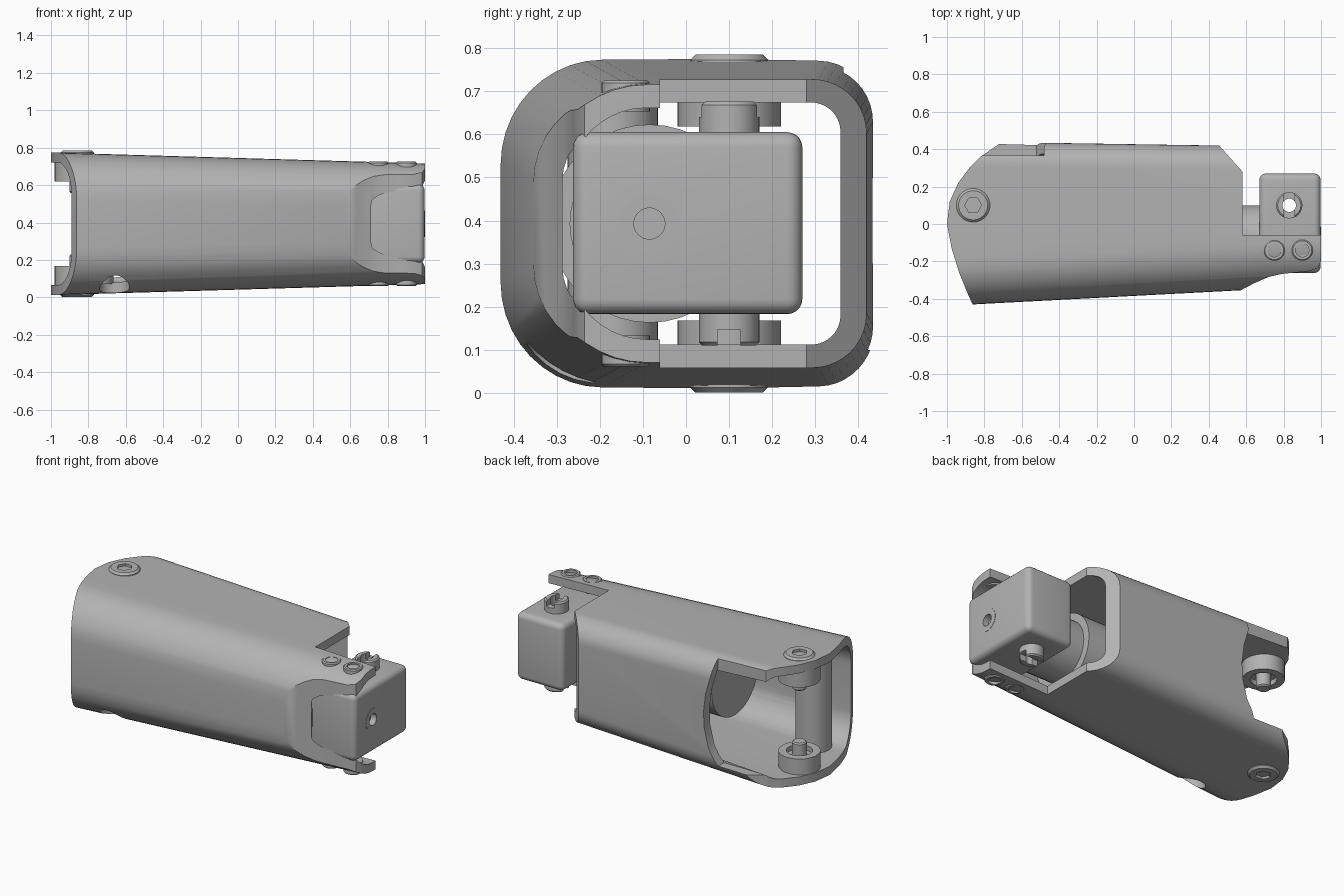
import bpy, bmesh, math
from mathutils import Vector

cube = bpy.data.objects.get("Cube")
if cube:
    bpy.data.objects.remove(cube, do_unlink=True)

grey = bpy.data.materials.new("light grey")
grey.use_nodes = True
colour = (0.45, 0.45, 0.45, 1)
grey.diffuse_color = colour
grey.node_tree.nodes["Principled BSDF"].inputs["Base Color"].default_value = colour

MID = 0.393  # height of the symmetry plane


def add(name, bm):
    bmesh.ops.recalc_face_normals(bm, faces=bm.faces)
    mesh = bpy.data.meshes.new(name)
    bm.to_mesh(mesh)
    bm.free()
    mesh.materials.append(grey)
    obj = bpy.data.objects.new(name, mesh)
    bpy.context.collection.objects.link(obj)
    return obj


def bake(obj):
    """Replace the mesh by its modified version."""
    bpy.context.view_layer.update()
    graph = bpy.context.evaluated_depsgraph_get()
    mesh = bpy.data.meshes.new_from_object(obj.evaluated_get(graph))
    obj.modifiers.clear()
    obj.data = mesh


def boolean(obj, others, op="DIFFERENCE"):
    for other in others:
        mod = obj.modifiers.new("cut", "BOOLEAN")
        mod.operation, mod.solver, mod.object = op, "EXACT", other
        bake(obj)
        bpy.data.objects.remove(other, do_unlink=True)


def smooth(obj, angle=32):
    bpy.ops.object.select_all(action="DESELECT")
    obj.select_set(True)
    bpy.context.view_layer.objects.active = obj
    bpy.ops.object.shade_smooth_by_angle(angle=math.radians(angle))


def lathe(name, x, y, rings, sides=40):
    """Vertical solid from (radius, height) pairs."""
    bm = bmesh.new()
    loops = []
    for r, z in rings:
        loops.append([bm.verts.new((x + r * math.cos(a), y + r * math.sin(a), z))
                      for a in (2 * math.pi * i / sides for i in range(sides))])
    for a, b in zip(loops, loops[1:]):
        for i in range(sides):
            j = (i + 1) % sides
            bm.faces.new((a[i], a[j], b[j], b[i]))
    bm.faces.new(loops[0])
    bm.faces.new(loops[-1])
    return add(name, bm)


def tube_x(name, r, x0, x1, y, z):
    obj = lathe(name, 0, 0, [(r, x0), (r, x1)])
    for v in obj.data.vertices:
        v.co = (v.co.z, y + v.co.x, z + v.co.y)
    return obj


def block(name, lo, hi, bevel=0):
    bm = bmesh.new()
    bmesh.ops.create_cube(bm, size=1)
    lo, hi = Vector(lo), Vector(hi)
    for v in bm.verts:
        v.co = (lo + hi) / 2 + v.co * (hi - lo)
    if bevel:
        bmesh.ops.bevel(bm, geom=bm.edges[:], offset=bevel, segments=5,
                        profile=0.5, affect="EDGES")
    return add(name, bm)


def prism(name, points, place, lo, hi):
    bm = bmesh.new()
    loops = [[bm.verts.new(place(p, q, h)) for p, q in points] for h in (lo, hi)]
    n = len(points)
    for i in range(n):
        j = (i + 1) % n
        bm.faces.new((loops[0][i], loops[0][j], loops[1][j], loops[1][i]))
    for loop in loops:
        bm.faces.new(loop)
    return add(name, bm)


def section(x, y0, y1, half, r_front, r_back, steps=10):
    """Rounded rectangle with larger corners at the front."""
    corners = [(y1, 1, r_back, 1, 0), (y0, -1, r_front, 1, 90),
               (y0, -1, r_front, -1, 180), (y1, 1, r_back, -1, 270)]
    pts = []
    for y, sy, r, sz, start in corners:
        for i in range(steps + 1):
            a = math.radians(start + 90 * i / steps)
            pts.append((x, y - sy * r + r * math.cos(a),
                        MID + sz * (half - r) + r * math.sin(a)))
    return pts


# Hollow tapering shell
bm = bmesh.new()
wall = 0.06
ends = [(-1.05, -0.44, 0.443, 0.383), (1.05, -0.329, 0.41, 0.321)]
outer = [[bm.verts.new(p) for p in section(*e, 0.24, 0.13)] for e in ends]
inner = [[bm.verts.new(p) for p in
          section(x, y0 + wall, y1 - wall, h - wall * 0.9, 0.18, 0.07)]
         for x, y0, y1, h in ends]
for a, b in ((outer[0], outer[1]), (inner[1], inner[0]),
             (outer[1], inner[1]), (inner[0], outer[0])):
    for i in range(len(a)):
        j = (i + 1) % len(a)
        bm.faces.new((a[i], a[j], b[j], b[i]))
shell = add("shell", bm)

# Plan outline: rounded knuckle end, chamfered back, two arms
plan = [(-.845, -.47), (-.89, -.37), (-.935, -.26), (-.975, -.13), (-1, 0), (-.985, .12),
        (-.94, .22), (-.88, .3), (-.82, .36), (-.74, .415), (-.66, .47),
        (.41, .47), (.455, .42), (.58, .28), (.58, -.06), (1, -.06),
        (1, -.2), (.985, -.235), (.94, -.252), (.86, -.26), (.79, -.267),
        (.72, -.283), (.64, -.318), (.56, -.36), (.52, -.47)]
outline = prism("outline_cutter", plan, lambda p, q, h: (p, q, h), -0.2, 1)
boolean(shell, [outline], "INTERSECT")

# Back window and cable hole
window = [(-1.2, .1), (-.52, .1), (-.46, .2), (-.43, .32), (-.425, .42),
          (-.44, .54), (-.47, .64), (-.48, .7), (-.48, .9), (-1.2, .9)]
boolean(shell, [
    prism("window_cutter", window, lambda p, q, h: (p, h, q), 0.365, 0.6),
    lathe("cable_cutter", -.66, -.29, [(.08, -.1), (.08, .25)])])
smooth(shell)

# Knuckle bosses, pivots and bolts, mirrored above and below
JX, JY = -0.86, 0.1
for side, s in (("upper", 1), ("lower", -1)):
    def z(d):
        return MID + s * d

    boss = lathe(side + "_boss", JX, JY, [(.12, z(.225)), (.12, z(.34))])
    boolean(boss, [lathe("bore", JX, JY, [(.075, z(.2)), (.075, z(.255))])])
    smooth(boss)
    smooth(lathe(side + "_pivot", JX, JY,
                 [(.035, z(.165)), (.042, z(.172)), (.042, z(.33))]))
    head = lathe(side + "_bolt", JX, JY,
                 [(.09, z(.35)), (.09, z(.38)), (.078, z(.392))])
    boolean(head, [lathe("socket", JX, JY, [(.045, z(.37)), (.045, z(.42))], 6)])
    smooth(head)
    # Arm screws
    for i, x in enumerate((0.75, 0.9)):
        screw = lathe(f"{side}_arm_screw_{i + 1}", x, -.14,
                      [(.056, z(.26)), (.056, z(.326)), (.05, z(.332))], 32)
        boolean(screw, [lathe("socket", x, -.14, [(.036, z(.315)), (.036, z(.36))], 32),
                        lathe("hex", x, -.14, [(.024, z(.3)), (.024, z(.36))], 6)])
        smooth(screw)

# Inner post, motor and output neck
smooth(lathe("inner_post", -.77, -.17, [(.105, .07), (.105, .715)]))
AY = -0.085
smooth(tube_x("motor", .23, -.28, .45, AY, MID))
smooth(tube_x("neck", .185, .4, .7, AY, MID))

# Joint box with slotted hollow trunnions
PX, PY = 0.83, 0.1
box = block("joint_box", (.67, -.262, .183), (.998, .27, .605), 0.035)
boolean(box, [lathe("pins", PX, PY, [(.062, .11), (.07, .118), (.07, .668), (.062, .676)])],
        "UNION")
boolean(box, [
    lathe("bore", PX, PY, [(.036, 0), (.036, .8)]),
    block("low_slot", (PX - .1, PY - .027, .05), (PX + .1, PY + .027, .147)),
    block("high_slot", (PX - .027, PY - .1, .64), (PX + .027, PY + .1, .75)),
    tube_x("dimple", .036, .96, 1.1, AY, MID)])
smooth(box)
ring = tube_x("face_ring", .07, .99, 1.0, AY, MID)
boolean(ring, [tube_x("ring_bore", .036, .9, 1.1, AY, MID)])
smooth(ring)
